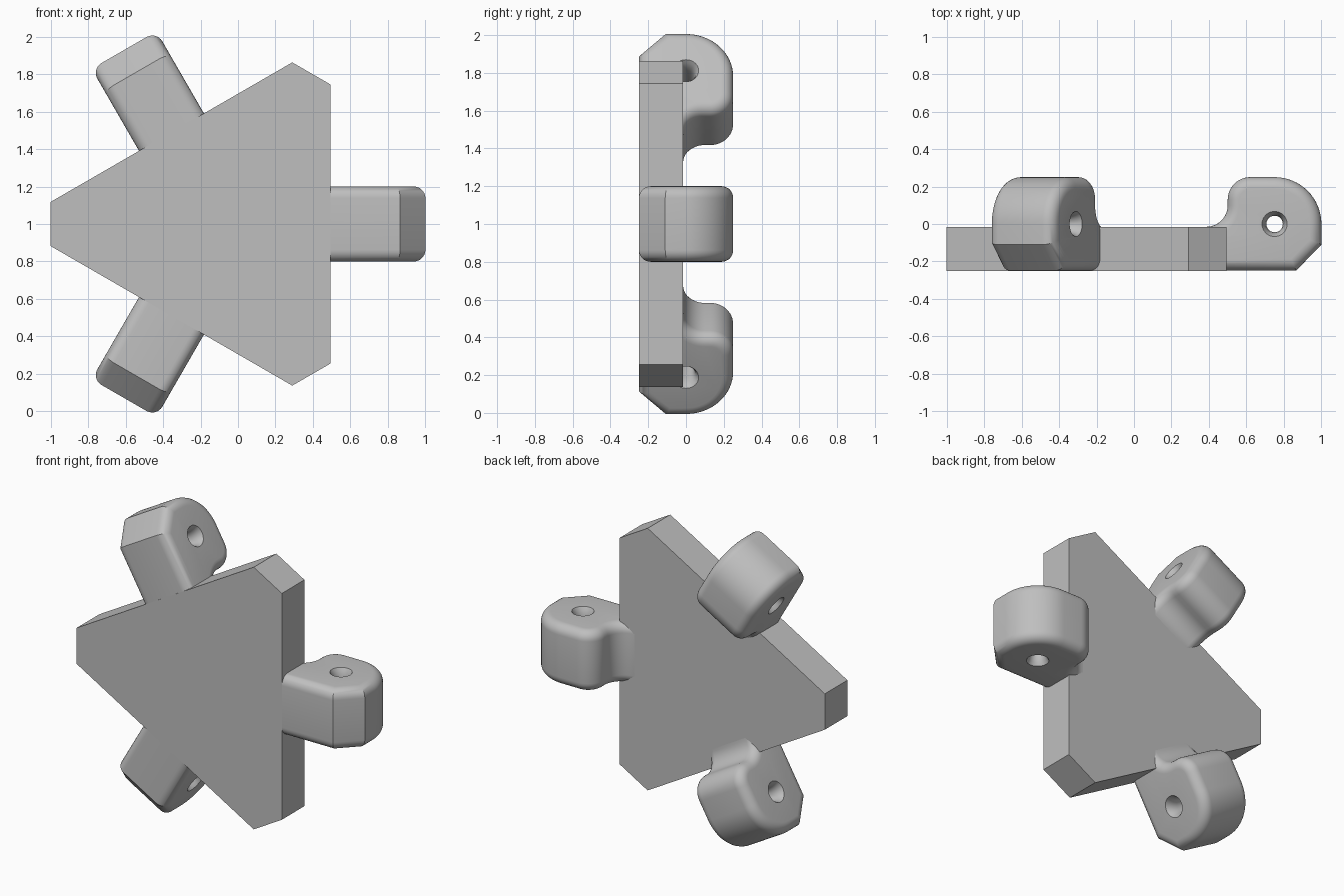
import bpy, bmesh
from math import sin, cos, pi, radians, hypot
from mathutils import Matrix

cube = bpy.data.objects.get("Cube")
if cube:
    bpy.data.objects.remove(cube, do_unlink=True)

CX = -0.072                      # centre of the three-fold symmetry
CENTRE = (CX, 0, 1)

grey = bpy.data.materials.new("light grey")
grey.use_nodes = True
grey.diffuse_color = (0.52, 0.52, 0.52, 1)
grey.node_tree.nodes["Principled BSDF"].inputs["Base Color"].default_value = grey.diffuse_color


def skin(name, rings):
    """Join equal rings of points into a closed, capped object."""
    bm = bmesh.new()
    loops = [[bm.verts.new(p) for p in ring] for ring in rings]
    n = len(loops[0])
    for a, b in zip(loops, loops[1:]):
        for i in range(n):
            j = (i + 1) % n
            bm.faces.new((a[i], a[j], b[j], b[i]))
    bm.faces.new(loops[0])
    bm.faces.new(loops[-1])
    bmesh.ops.recalc_face_normals(bm, faces=bm.faces)
    mesh = bpy.data.meshes.new(name)
    bm.to_mesh(mesh)
    bm.free()
    mesh.materials.append(grey)
    ob = bpy.data.objects.new(name, mesh)
    bpy.context.collection.objects.link(ob)
    return ob


def arc(cx, cy, r, a0, a1, steps=12):
    angles = [radians(a0 + (a1 - a0) * i / steps) for i in range(steps + 1)]
    return [(cx + r * cos(a), cy + r * sin(a)) for a in angles]


def inset(points, d):
    """Move a counter-clockwise outline inward by d with mitred corners."""
    out = []
    for i, (x, y) in enumerate(points):
        px, py = points[i - 1]
        qx, qy = points[(i + 1) % len(points)]
        l1, l2 = hypot(x - px, y - py), hypot(qx - x, qy - y)
        n1 = ((py - y) / l1, (x - px) / l1)
        n2 = ((y - qy) / l2, (qx - x) / l2)
        k = d / (1 + n1[0] * n2[0] + n1[1] * n2[1])
        out.append((x + k * (n1[0] + n2[0]), y + k * (n1[1] + n2[1])))
    return out


# Triangular plate with cut corners
corners = [radians(60 + 120 * k + s * 7.25) for k in range(3) for s in (-1, 1)]
plate = skin("plate", [[(0.935 * cos(a), y, 0.935 * sin(a)) for a in corners]
                       for y in (-0.25, -0.015)])
plate.location = CENTRE

# Lug side outline: chamfered toe, round back, hooked foot on the plate
outline = [(0.38, -0.249), (0.865, -0.249), (1.0, -0.11)]
outline += arc(0.75, 0, 0.25, 0, 90, 16)
outline += arc(0.62, 0.13, 0.12, 90, 180)
outline += arc(0.385, 0.1, 0.115, 0, -90)
outline += [(0.38, -0.1)]
outline = [(x - CX, y) for x, y in outline]

# Rounded rims on both sides of the lug
HALF, ROUND, STEPS = 0.2, 0.062, 7
rim = [(ROUND * (1 - cos(t)), HALF - ROUND + ROUND * sin(t))
       for t in (pi / 2 * i / STEPS for i in range(STEPS + 1))]
levels = [(d, -w) for d, w in reversed(rim)] + rim
lug = skin("lug_right", [[(x, y, w) for x, y in inset(outline, d)] for d, w in levels])

# Flared pin hole through the lug
half_hole = [(0.073, 0.21), (0.067, 0.2), (0.056, 0.18), (0.048, 0.155), (0.044, 0.125)]
hole = half_hole + [(r, -z) for r, z in reversed(half_hole)]
cutter = skin("hole_cutter", [[(0.75 - CX + x, y, z) for x, y in arc(0, 0, r, 0, 348.75, 31)]
                              for r, z in hole])
cut = lug.modifiers.new("pin_hole", 'BOOLEAN')
cut.operation = 'DIFFERENCE'
cut.solver = 'EXACT'
cut.object = cutter
bpy.context.view_layer.update()
drilled = bpy.data.meshes.new_from_object(lug.evaluated_get(bpy.context.evaluated_depsgraph_get()))
lug.modifiers.clear()
lug.data = drilled
bpy.data.objects.remove(cutter, do_unlink=True)

bpy.ops.object.select_all(action='DESELECT')
lug.select_set(True)
bpy.context.view_layer.objects.active = lug
bpy.ops.object.shade_smooth_by_angle(angle=radians(25))

# One lug in the middle of each long side
for name, angle in (("lug_right", 0), ("lug_upper_left", 120), ("lug_lower_left", 240)):
    ob = lug
    if angle:
        ob = bpy.data.objects.new(name, lug.data)
        bpy.context.collection.objects.link(ob)
    ob.matrix_world = Matrix.Translation(CENTRE) @ Matrix.Rotation(radians(-angle), 4, 'Y')
